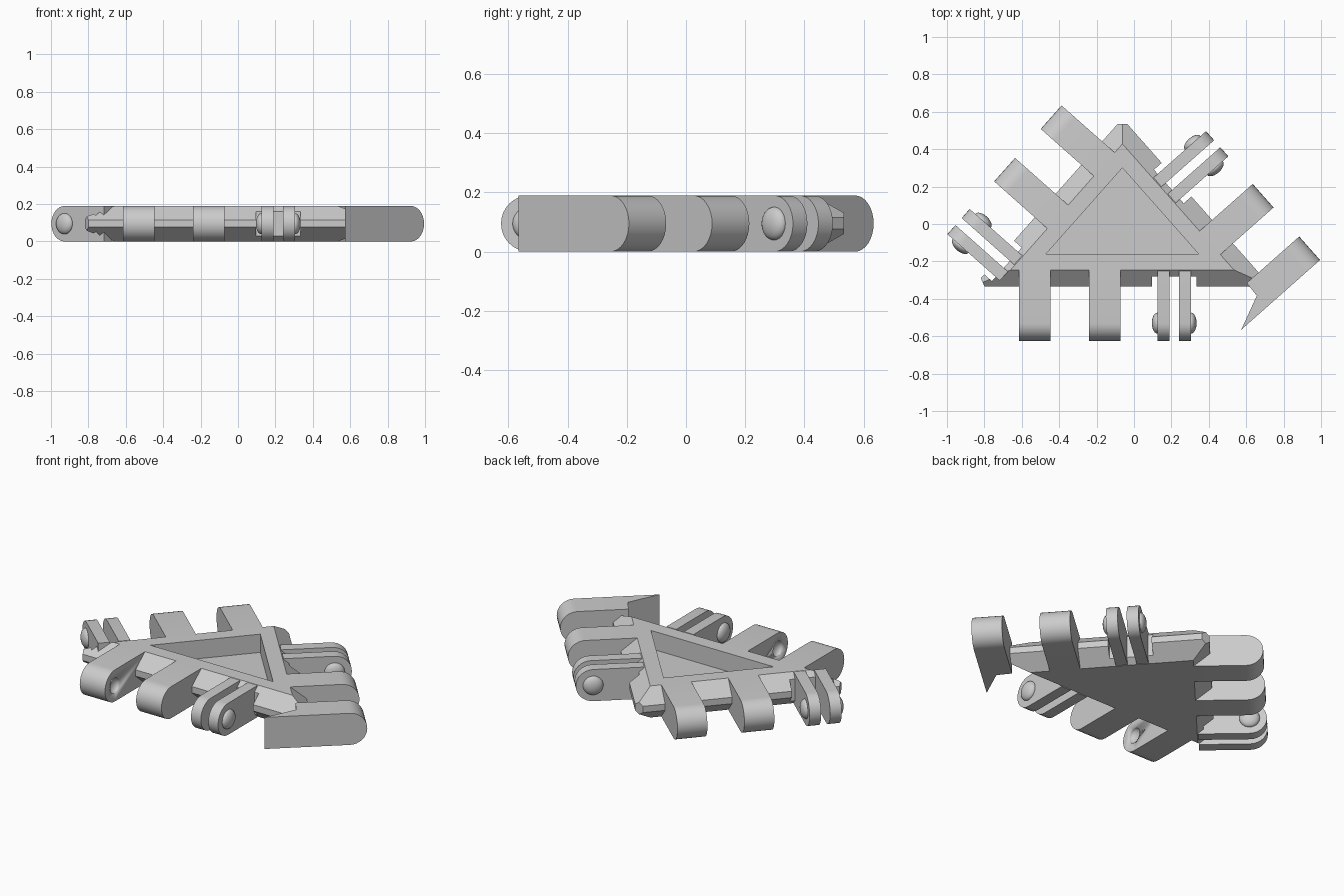
import bpy, bmesh, math
from mathutils import Matrix, Vector

cube = bpy.data.objects.get("Cube")
if cube:
    bpy.data.objects.remove(cube, do_unlink=True)

grey = bpy.data.materials.new("plain grey")
grey.use_nodes = True
grey.diffuse_color = (0.6, 0.6, 0.6, 1)
grey.node_tree.nodes["Principled BSDF"].inputs["Base Color"].default_value = (0.6, 0.6, 0.6, 1)

H, R = 0.19, 0.095            # thickness and knuckle radius
PIN, TIP = 0.37, 0.465        # pin axis and finger tip, out from the recess edge
RIM, EDGE = 0.085, 0.175      # outward offsets of the flat face and the bevelled edge
LEFT, RIGHT, APEX = Vector((-0.47, -0.16)), Vector((0.345, -0.16)), Vector((-0.062, 0.30))
CORNERS = [LEFT, RIGHT, APEX]


def finish(name, bm, matrix=Matrix(), smooth=False):
    bmesh.ops.recalc_face_normals(bm, faces=bm.faces)
    mesh = bpy.data.meshes.new(name)
    bm.to_mesh(mesh)
    bm.free()
    ob = bpy.data.objects.new(name, mesh)
    bpy.context.collection.objects.link(ob)
    ob.matrix_world = matrix
    mesh.materials.append(grey)
    if smooth:
        select(ob)
        bpy.ops.object.shade_smooth_by_angle(angle=math.radians(35))
    return ob


def select(ob):
    bpy.ops.object.select_all(action='DESELECT')
    ob.select_set(True)
    bpy.context.view_layer.objects.active = ob


def cut(ob, cutter):
    cutter.hide_render = True
    mod = ob.modifiers.new("cut", 'BOOLEAN')
    mod.operation, mod.solver, mod.object = 'DIFFERENCE', 'EXACT', cutter
    bpy.context.view_layer.update()
    select(ob)
    bpy.ops.object.modifier_apply(modifier=mod.name)
    bpy.data.objects.remove(cutter, do_unlink=True)


def loft(rings):
    """Closed solid through equal rings of points."""
    bm = bmesh.new()
    loops = [[bm.verts.new(p) for p in ring] for ring in rings]
    for a, b in zip(loops, loops[1:]):
        for i in range(len(a)):
            j = (i + 1) % len(a)
            bm.faces.new((a[i], a[j], b[j], b[i]))
    bm.faces.new(loops[0])
    bm.faces.new(loops[-1])
    return bm


def outward(i):
    """Bisector pointing out of corner i, and its length per unit of edge offset."""
    a = (CORNERS[i] - CORNERS[i - 1]).normalized()
    b = (CORNERS[i] - CORNERS[(i + 1) % 3]).normalized()
    return (a + b).normalized(), 1 / math.sin(a.angle(b) / 2)


def triangle(offset, z):
    ring = []
    for i, c in enumerate(CORNERS):
        direction, scale = outward(i)
        ring.append((*(c + direction * scale * offset), z))
    return ring


def box(x0, x1, y0, y1, z0, z1):
    return loft([[(x0, y0, z), (x1, y0, z), (x1, y1, z), (x0, y1, z)] for z in (z0, z1)])


def ball(name, x, radius, bulge, frame):
    bm = bmesh.new()
    bmesh.ops.create_uvsphere(bm, u_segments=24, v_segments=16, radius=radius)
    m = frame @ Matrix.Translation((x, -PIN, R)) @ Matrix.Diagonal((bulge / radius, 1, 1, 1))
    bm.transform(m)
    return finish(name, bm, smooth=True)


def finger(name, stations, frame):
    """Round-ended bar; stations are (position along the side, root offset)."""
    rings = []
    for s, root in stations:
        ring = [(s, -root, 0), (s, -root, H)]
        for k in range(17):
            t = math.pi * k / 16
            ring.append((s, -PIN - R * math.sin(t), R + R * math.cos(t)))
        ring.append(ring.pop(0))
        rings.append(ring)
    bm = loft(rings)
    bm.transform(frame)
    return finish(name, bm, smooth=True)


# Body with bevelled rim and clipped corners
bm = loft([triangle(RIM, 0), triangle(EDGE, 0.077), triangle(EDGE, 0.115), triangle(RIM, H)])
for i, clip in enumerate((0.055, 0.08, 0.03)):
    direction, scale = outward(i)
    point = CORNERS[i] + direction * (scale * EDGE - clip)
    bmesh.ops.bisect_plane(bm, geom=bm.verts[:] + bm.edges[:] + bm.faces[:],
                           plane_co=(*point, 0), plane_no=(*direction, 0), clear_outer=True)
    bmesh.ops.holes_fill(bm, edges=[e for e in bm.edges if e.is_boundary], sides=0)
body = finish("triangular_body", bm)
cut(body, finish("recess_cutter", loft([triangle(0, 0.08), triangle(0, 0.3)])))

# Hinge set on each side: two sockets fingers, then a split clip
for i, (side, start) in enumerate((("front", -0.145), ("right", -0.455), ("left", -0.034))):
    a, b = CORNERS[i], CORNERS[(i + 1) % 3]
    d = b - a
    frame = Matrix.Translation((*a, 0)) @ Matrix.Rotation(math.atan2(d.y, d.x), 4, 'Z')

    # Clearance notch behind the clip
    bm = box(start + 0.71, start + 0.95, -0.5, -0.12, -0.1, 0.3)
    bm.transform(frame)
    cut(body, finish("notch_cutter", bm))

    # Socket fingers, dimpled on the faces that look at each other
    s = start
    stations = [(s, 0.06), (s + 0.168, 0.06)]
    if side == "right":       # this finger has a slanted spur at its root
        stations = [(s, -0.098), (s + 0.081, 0.085), (s + 0.168, 0.09)]
    outer = finger(side + "_outer_finger", stations, frame)
    cut(outer, ball("dimple_cutter", s + 0.168, 0.045, 0.03, frame))
    s = start + 0.375
    inner = finger(side + "_inner_finger", [(s, 0.06), (s + 0.168, 0.06)], frame)
    cut(inner, ball("dimple_cutter", s, 0.045, 0.03, frame))

    # Split clip with a bump on each outer face
    for label, s0, s1, bump in (("near", 0.74, 0.805, 0.74), ("far", 0.855, 0.92, 0.92)):
        finger(f"{side}_{label}_clip", [(start + s0, 0.09), (start + s1, 0.09)], frame)
        ball(f"{side}_{label}_bump", start + bump, 0.056, 0.03, frame)
